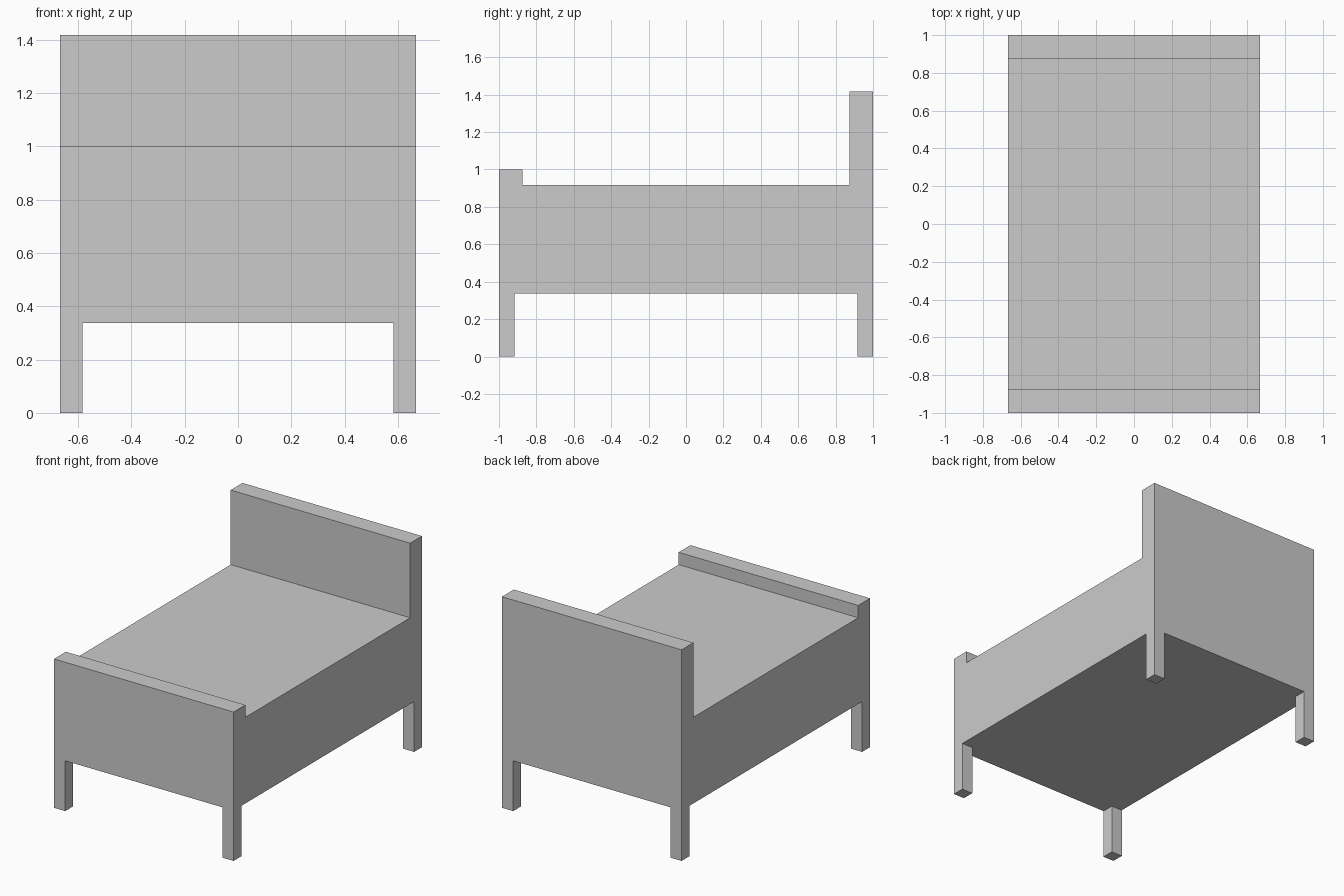
import bpy
import bmesh

if "Cube" in bpy.data.objects:
    bpy.data.objects.remove(bpy.data.objects["Cube"])

HALF_W, HALF_L = 0.667, 1.0
BOARD, LEG = 0.125, 0.083
UNDER, TOP, FOOT, HEAD = 0.338, 0.917, 1.0, 1.418


def add_prism(name, profile, x0, x1):
    """Extrude a closed (y, z) profile from x0 to x1."""
    bm = bmesh.new()
    face = bm.faces.new([bm.verts.new((x0, y, z)) for y, z in profile])
    ext = bmesh.ops.extrude_face_region(bm, geom=[face])
    moved = [v for v in ext["geom"] if isinstance(v, bmesh.types.BMVert)]
    bmesh.ops.translate(bm, verts=moved, vec=(x1 - x0, 0, 0))
    bmesh.ops.recalc_face_normals(bm, faces=bm.faces)
    mesh = bpy.data.meshes.new(name)
    bm.to_mesh(mesh)
    bm.free()
    obj = bpy.data.objects.new(name, mesh)
    bpy.context.collection.objects.link(obj)
    return obj


# Bed body: footboard, mattress block and headboard in one side profile
inner = HALF_L - BOARD
add_prism("bed_body", [
    (-HALF_L, UNDER), (HALF_L, UNDER), (HALF_L, HEAD), (inner, HEAD),
    (inner, TOP), (-inner, TOP), (-inner, FOOT), (-HALF_L, FOOT),
], -HALF_W, HALF_W)

# Four square corner legs, flush with the outer sides
for end, sy in (("front", -1), ("back", 1)):
    for side, sx in (("left", -1), ("right", 1)):
        y0, y1 = sorted((sy * HALF_L, sy * (HALF_L - LEG)))
        x0, x1 = sorted((sx * HALF_W, sx * (HALF_W - LEG)))
        add_prism(f"{end}_{side}_leg",
                  [(y0, 0), (y1, 0), (y1, UNDER), (y0, UNDER)], x0, x1)
